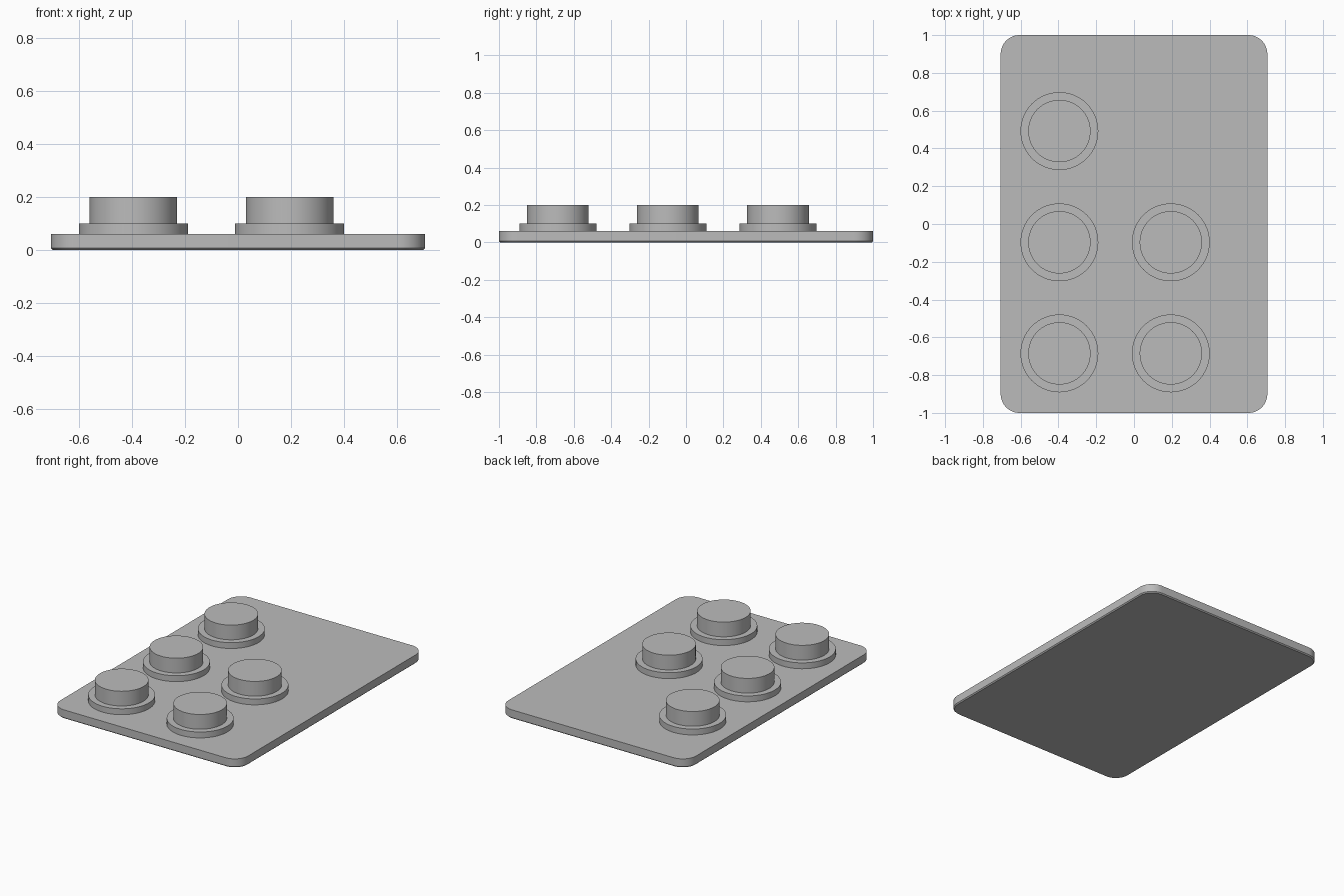
import bpy, bmesh, math

cube = bpy.data.objects.get("Cube")
if cube:
    bpy.data.objects.remove(cube, do_unlink=True)

grey = bpy.data.materials.new("mid_grey")
grey.use_nodes = True
colour = (0.5, 0.5, 0.5, 1)
grey.diffuse_color = colour
grey.node_tree.nodes["Principled BSDF"].inputs["Base Color"].default_value = colour


def finish(bm, name):
    bmesh.ops.recalc_face_normals(bm, faces=bm.faces[:])
    mesh = bpy.data.meshes.new(name)
    bm.to_mesh(mesh)
    bm.free()
    mesh.materials.append(grey)
    obj = bpy.data.objects.new(name, mesh)
    bpy.context.collection.objects.link(obj)
    bpy.ops.object.select_all(action='DESELECT')
    obj.select_set(True)
    bpy.context.view_layer.objects.active = obj
    bpy.ops.object.shade_smooth_by_angle(angle=math.radians(30))
    return obj


def ring_stack(rings, name):
    """Join equal-sized outlines from bottom to top and cap both ends."""
    bm = bmesh.new()
    loops = [[bm.verts.new(p) for p in ring] for ring in rings]
    n = len(loops[0])
    for low, high in zip(loops, loops[1:]):
        for i in range(n):
            j = (i + 1) % n
            bm.faces.new((low[i], low[j], high[j], high[i]))
    bm.faces.new(loops[0][::-1])
    bm.faces.new(loops[-1])
    return finish(bm, name)


def rounded_rectangle(half_x, half_y, radius, z, steps=12):
    points = []
    for corner, (sx, sy) in enumerate(((1, 1), (-1, 1), (-1, -1), (1, -1))):
        for i in range(steps + 1):
            a = math.pi / 2 * (corner + i / steps)
            points.append((sx * (half_x - radius) + radius * math.cos(a),
                           sy * (half_y - radius) + radius * math.sin(a), z))
    return points


def circle(x, y, radius, z, sides=64):
    return [(x + radius * math.cos(math.tau * i / sides),
             y + radius * math.sin(math.tau * i / sides), z) for i in range(sides)]


# Base plate with a narrow chamfer around the underside
half_x, half_y, corner, chamfer = 0.706, 1.0, 0.1, 0.007
ring_stack([rounded_rectangle(half_x - chamfer, half_y - chamfer, corner - chamfer, 0),
            rounded_rectangle(half_x, half_y, corner, chamfer),
            rounded_rectangle(half_x, half_y, corner, 0.06)], "base_plate")

# Stepped round buttons: wide collar, narrower cap
left_x, right_x = 0.195, -0.395
rows = {"front": -0.685, "middle": -0.097, "back": 0.492}
for row, y in rows.items():
    for side, x in (("right", right_x), ("left", left_x)):
        if (row, side) == ("back", "left"):
            continue
        profile = ((0.206, 0.06), (0.206, 0.1), (0.165, 0.1), (0.165, 0.2))
        ring_stack([circle(x, y, r, z) for r, z in profile], f"{row}_{side}_button")
